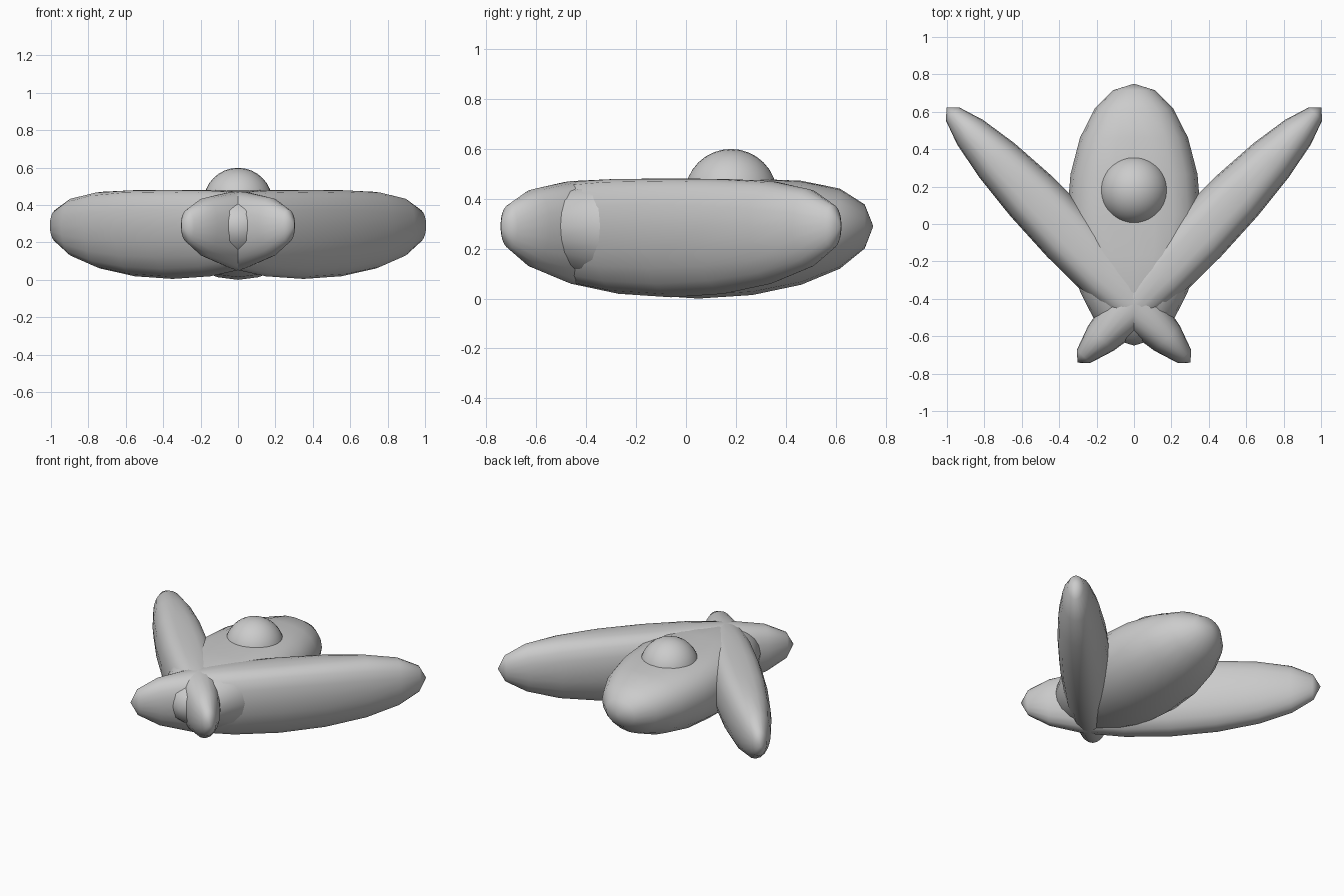
import bpy, bmesh, math
from mathutils import Matrix

if "Cube" in bpy.data.objects:
    bpy.data.objects.remove(bpy.data.objects["Cube"])

MID = 0.29  # height of the widest line of all hull parts


def pod(name, half_w, half_len, half_h, loc, turn=0.0, flatten=4.1, segs=20, rings=10):
    """Long ellipsoid lying along y, with its upper side flattened."""
    bm = bmesh.new()
    bmesh.ops.create_uvsphere(bm, u_segments=segs, v_segments=rings, radius=1)
    bmesh.ops.rotate(bm, verts=bm.verts, matrix=Matrix.Rotation(math.pi / 2, 3, 'X'))
    for v in bm.verts:
        v.co.x *= half_w
        v.co.y *= half_len
        v.co.z *= half_h
        if v.co.z > 0:
            v.co.z -= flatten * v.co.z ** 3
    for f in bm.faces:
        f.smooth = True
    mesh = bpy.data.meshes.new(name)
    bm.to_mesh(mesh)
    bm.free()
    ob = bpy.data.objects.new(name, mesh)
    ob.location = loc
    ob.rotation_euler.z = turn
    bpy.context.collection.objects.link(ob)
    return ob


# Central hull
pod("hull", 0.357, 0.70, 0.29, (0, 0.05, MID))

# Two swept wings crossing near the tail
for side, label in ((1, "right"), (-1, "left")):
    pod(label + "_wing", 0.162, 0.943, 0.285, (0.35 * side, -0.06, MID),
        -side * math.atan2(0.65, 0.68))

# Cockpit dome
pod("cockpit_dome", 0.185, 0.185, 0.185, (0, 0.18, 0.414), flatten=0, segs=32, rings=16)
